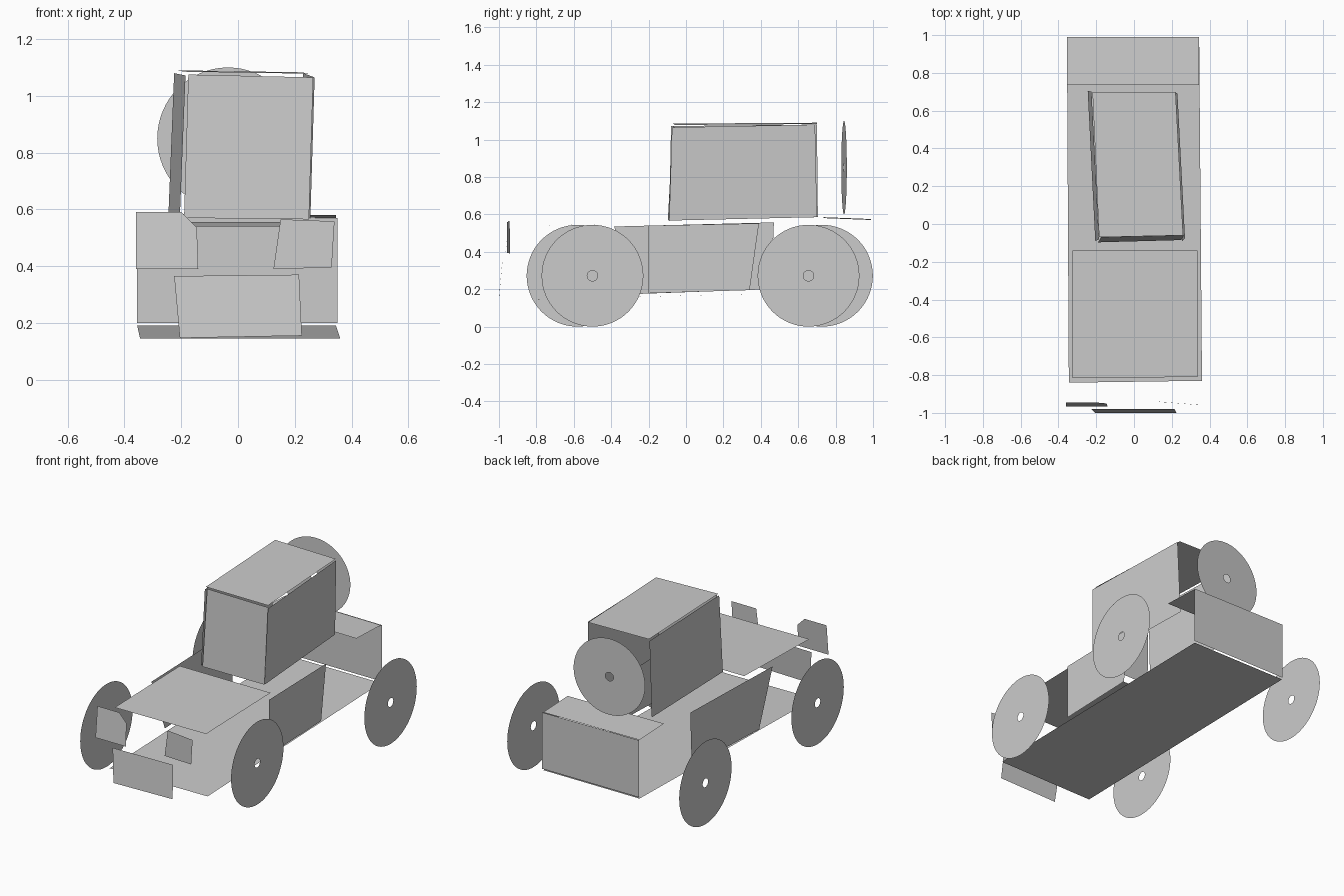
import bpy, math


def plate(name, pts):
    """Thin flat sheet from its outline corners."""
    me = bpy.data.meshes.new(name)
    me.from_pydata(pts, [], [tuple(range(len(pts)))])
    ob = bpy.data.objects.new(name, me)
    bpy.context.collection.objects.link(ob)
    return ob


def disc(name, loc, radius, turn, hub=0.028, n=64):
    """Flat wheel with a round hub hole, lying in the local YZ plane."""
    ang = [2 * math.pi * i / n for i in range(n)]
    verts = [(0, r * math.cos(a), r * math.sin(a)) for r in (radius, hub) for a in ang]
    faces = [(i, (i + 1) % n, n + (i + 1) % n, n + i) for i in range(n)]
    me = bpy.data.meshes.new(name)
    me.from_pydata(verts, [], faces)
    ob = bpy.data.objects.new(name, me)
    ob.location = loc
    ob.rotation_euler = (0, 0, turn)
    bpy.context.collection.objects.link(ob)
    return ob


# Lower body sheets
plate("floor", [(-.345, -.84, .145), (.36, -.83, .145), (.345, .99, .19), (-.355, .99, .19)])
plate("hood", [(-.325, -.815, .54), (.335, -.81, .54), (.335, -.14, .555), (-.325, -.14, .555)])
plate("rear_deck", [(-.355, .735, .585), (.345, .735, .58), (.345, .99, .57), (-.355, .99, .575)])
plate("tail_panel", [(.35, .995, .20), (-.355, .995, .20), (-.355, .995, .575), (.35, .995, .57)])
plate("right_door", [(.366, -.20, .178), (.366, .34, .195), (.366, .39, .552), (.366, -.20, .54)])
plate("left_door", [(-.36, .455, .20), (-.36, -.245, .175), (-.36, -.385, .535), (-.36, .47, .557)])

# Cabin, open at the back
plate("windshield", [(-.19, -.097, .57), (.25, -.085, .565), (.265, -.06, 1.065), (-.175, -.07, 1.075)])
plate("cabin_right", [(.255, -.09, .567), (.215, .70, .585), (.23, .69, 1.08), (.27, -.075, 1.065)])
plate("cabin_left", [(-.245, .705, .585), (-.205, -.09, .57), (-.185, -.08, 1.072), (-.225, .70, 1.08)])
plate("roof", [(-.185, -.07, 1.085), (.26, -.06, 1.078), (.22, .70, 1.083), (-.22, .70, 1.09)])

# Front lamps and bumper
plate("left_headlight", [(-.36, -.965, .39), (-.14, -.965, .39), (-.145, -.95, .535),
                         (-.20, -.945, .59), (-.36, -.945, .59)])
plate("right_headlight", [(.125, -.94, .39), (.33, -.957, .395), (.34, -.957, .558), (.15, -.943, .565)])
plate("front_bumper", [(-.205, -1.0, .147), (.225, -1.0, .155), (.215, -.98, .37), (-.225, -.98, .365)])

# Road wheels stand away from the body, the spare floats behind the cabin
for name, x, y in (("front_right_wheel", .49, -.50), ("rear_right_wheel", .65, .655),
                   ("front_left_wheel", -.55, -.58), ("rear_left_wheel", -.65, .727)):
    disc(name, (x, y, .272), .272, 0)
disc("spare_wheel", (-.035, .845, .85), .25, math.radians(93.4))
